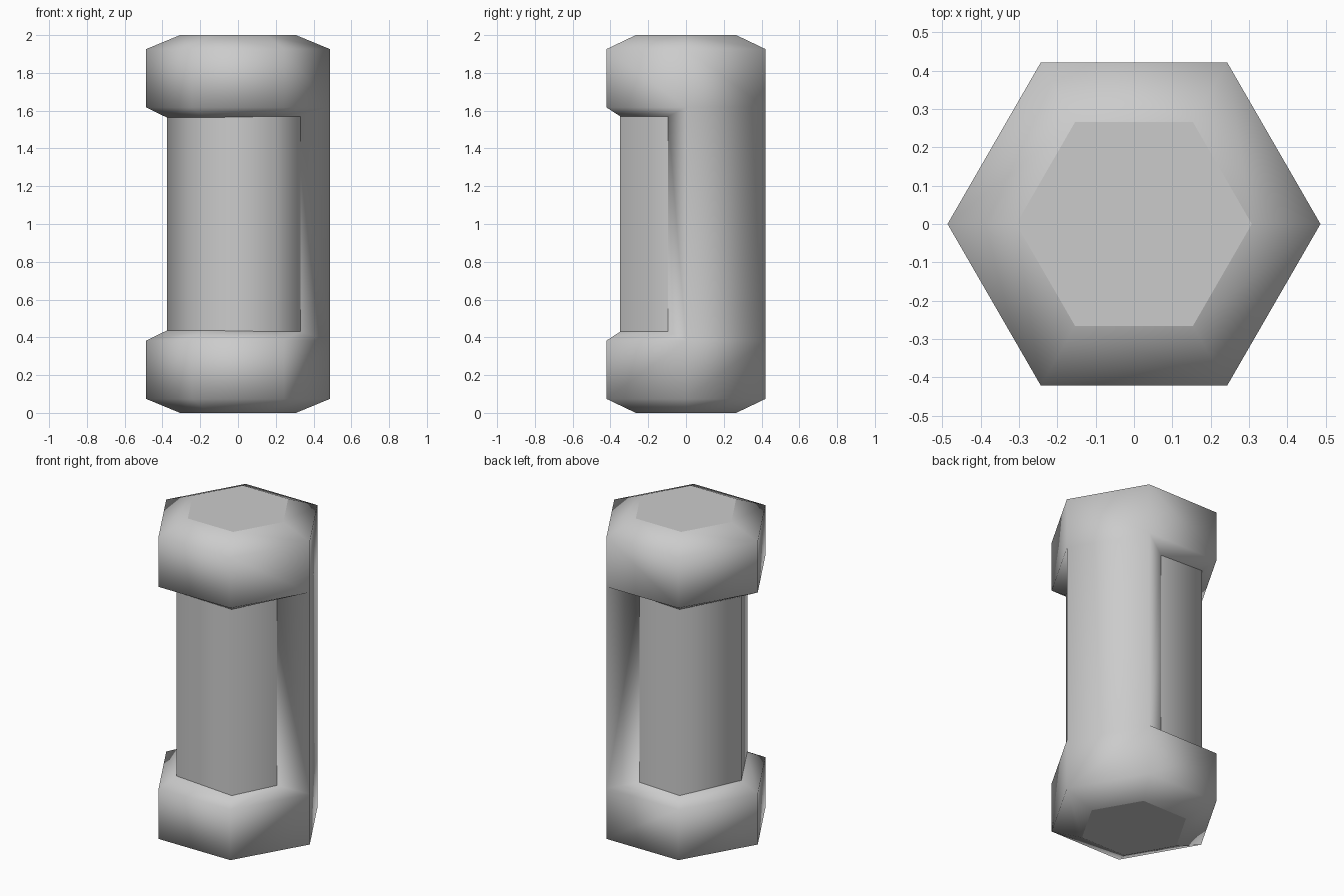
import bpy, bmesh
from math import cos, sin, radians

if "Cube" in bpy.data.objects:
    bpy.data.objects.remove(bpy.data.objects["Cube"])

R, R_END = 0.486, 0.307          # outer hexagon, end-face hexagon
bm = bmesh.new()


def ring(points, z):
    zs = z if isinstance(z, (list, tuple)) else [z] * len(points)
    return [bm.verts.new((x, y, h)) for (x, y), h in zip(points, zs)]


def polar(r, a):
    return (r * cos(radians(a)), r * sin(radians(a)))


def bridge(a, b, start, end):
    n = len(a)
    for k in range(start, end):
        j = (k + 1) % n
        bm.faces.new((a[k], a[j], b[j], b[k]))


outer = [polar(R, 60 * k) for k in range(6)]
end = [polar(R_END, 60 * k) for k in range(6)]

# Recessed core outline, running from one side of the spine round to the other
core = [polar(r, a) for r, a in ((0.343, 76), (0.402, 120), (0.375, 180),
                                 (0.375, 240), (0.402, 300), (0.343, -16))]
core_z = [0.43, 0.43, 0.437, 0.437, 0.43, 0.43]

# Bottom and top end caps with chamfers
bot = [ring(end, 0), ring(outer, 0.074), ring(outer, 0.383)]
top = [ring(end, 2), ring(outer, 1.926), ring(outer, 1.617)]
core_bot = ring(core, core_z)
core_top = ring(core, [2 - z for z in core_z])
for rings in (bot, top):
    f = bm.faces.new(rings[0])
    f.smooth = False
    bridge(rings[0], rings[1], 0, 6)
    bridge(rings[1], rings[2], 0, 6)

# Spine face joining the two caps
bridge(bot[2], top[2], 0, 1)

# Sloped lips around the recess, and the core itself
out_bot = bot[2][1:] + bot[2][:1]
out_top = top[2][1:] + top[2][:1]
bridge(out_bot, core_bot, 0, 5)
bridge(core_bot, core_top, 0, 5)
bridge(core_top, out_top, 0, 5)
for k in (0, 5):
    bm.faces.new((out_bot[k], core_bot[k], core_top[k], out_top[k]))

bmesh.ops.recalc_face_normals(bm, faces=bm.faces)

# Smooth shading, creased at the end faces and the core outline
for f in bm.faces:
    f.smooth = True
creased = [bot[0], top[0]]
for loop in creased:
    for k in range(6):
        bm.edges.get((loop[k], loop[(k + 1) % 6])).smooth = False
for loop in (core_bot, core_top):
    for k in range(5):
        bm.edges.get((loop[k], loop[k + 1])).smooth = False
for k in (0, 5):
    bm.edges.get((core_bot[k], core_top[k])).smooth = False

mesh = bpy.data.meshes.new("hex_canister")
bm.to_mesh(mesh)
bm.free()
bpy.context.collection.objects.link(bpy.data.objects.new("hex_canister", mesh))
